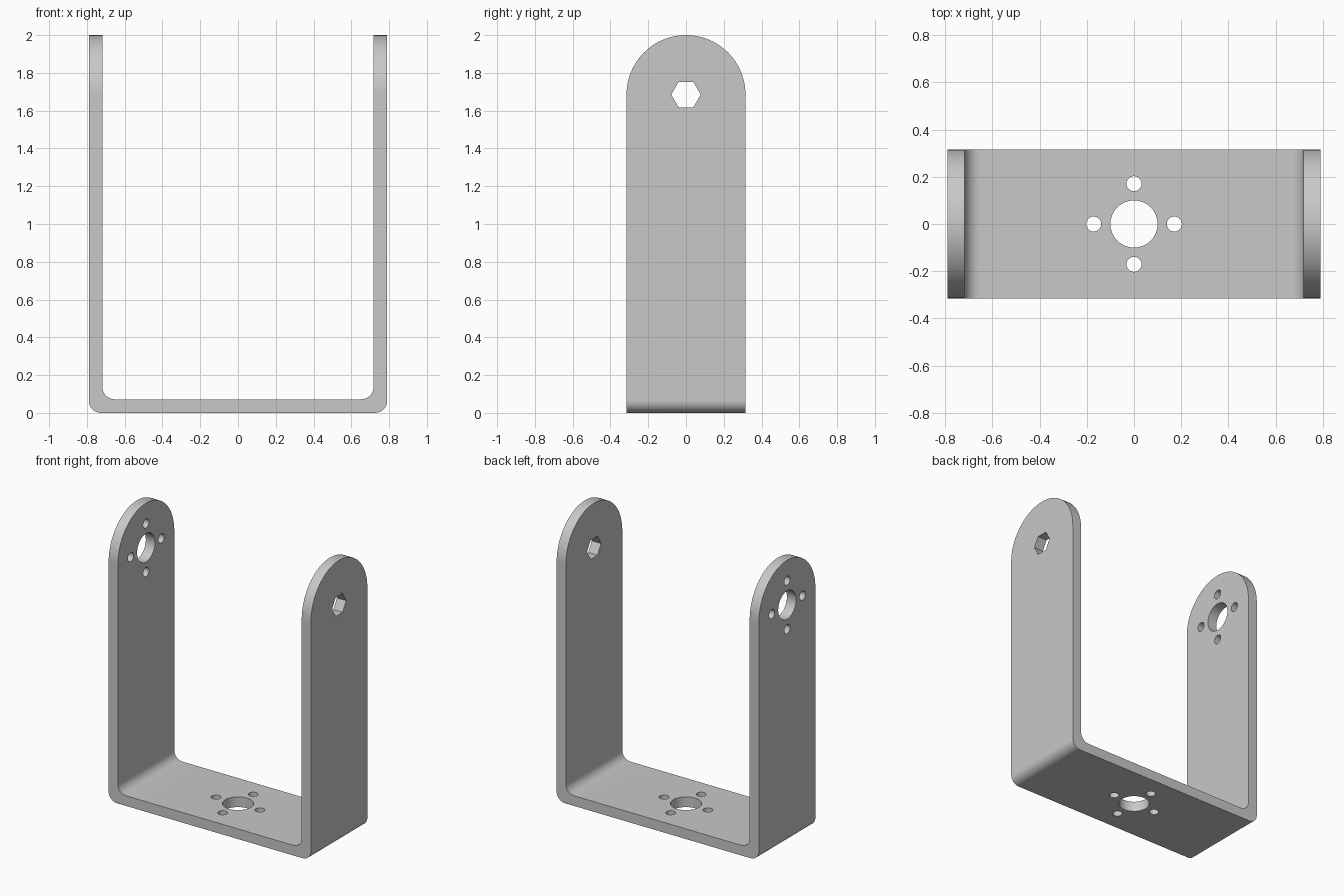
import bpy, bmesh
from math import pi, cos, sin, radians
from mathutils import Vector, Matrix

cube = bpy.data.objects.get("Cube")
if cube:
    bpy.data.objects.remove(cube, do_unlink=True)

HALF_W, HALF_D, HEIGHT = 0.79, 0.315, 2.0
THICK, FILLET = 0.072, 0.065
EYE_Z = HEIGHT - HALF_D

steel = bpy.data.materials.new("light grey metal")
steel.use_nodes = True
GREY = (0.58, 0.58, 0.58, 1)
steel.diffuse_color = GREY
steel.node_tree.nodes["Principled BSDF"].inputs["Base Color"].default_value = GREY


def arc(cx, cy, r, start, end, n):
    """Points along an arc, angles in degrees."""
    angles = [radians(start + (end - start) * i / n) for i in range(n + 1)]
    return [(cx + r * cos(a), cy + r * sin(a)) for a in angles]


def prism(name, points, place, vector):
    """Extrude a flat outline; place maps 2D points into space."""
    bm = bmesh.new()
    face = bm.faces.new([bm.verts.new(place(*p)) for p in points])
    out = bmesh.ops.extrude_face_region(bm, geom=[face])
    moved = [v for v in out["geom"] if isinstance(v, bmesh.types.BMVert)]
    bmesh.ops.translate(bm, verts=moved, vec=vector)
    bmesh.ops.recalc_face_normals(bm, faces=bm.faces)
    mesh = bpy.data.meshes.new(name)
    bm.to_mesh(mesh)
    bm.free()
    mesh.materials.append(steel)
    obj = bpy.data.objects.new(name, mesh)
    bpy.context.collection.objects.link(obj)
    return obj


def cylinder(name, centre, radius, depth, axis, sides):
    """Cutter for one round or hexagonal hole."""
    def place(u, v):
        offset = (0, u, v) if axis == "X" else (u, v, 0)
        return Vector(centre) + Vector(offset)
    ring = arc(0, 0, radius, 0, 360, sides)[:-1]
    vec = Vector((1, 0, 0)) if axis == "X" else Vector((0, 0, 1))
    obj = prism(name, ring, lambda u, v: place(u, v) - vec * depth / 2, vec * depth)
    return obj


# U-shaped strip with rounded bends
inner = HALF_W - THICK
outline = [(HALF_W, HEIGHT), (inner, HEIGHT)]
outline += arc(inner - FILLET, THICK + FILLET, FILLET, 0, -90, 8)
outline += arc(FILLET - inner, THICK + FILLET, FILLET, 270, 180, 8)
outline += [(-inner, HEIGHT), (-HALF_W, HEIGHT)]
outline += arc(FILLET - HALF_W, FILLET, FILLET, 180, 270, 8)
outline += arc(HALF_W - FILLET, FILLET, FILLET, -90, 0, 8)
bracket = prism("bracket", outline, lambda x, z: Vector((x, -HALF_D, z)),
                Vector((0, 2 * HALF_D, 0)))

# Rounded arm ends: keep only what lies inside an arched block
arch = arc(0, EYE_Z, HALF_D, 0, 180, 48)
arch = [(y, z) for y, z in arch] + [(-HALF_D, -0.2), (HALF_D, -0.2)]
tools = [("INTERSECT", prism("arch_cutter", arch, lambda y, z: Vector((-1, y, z)),
                             Vector((2, 0, 0))))]

# Hub holes: one large bore with four screw holes around it
arm_x = HALF_W - THICK / 2
for centre, axis in (((-arm_x, 0, EYE_Z), "X"), ((0, 0, THICK / 2), "Z")):
    tools.append(("DIFFERENCE", cylinder("bore_cutter", centre, 0.1, 0.3, axis, 48)))
    for k in range(4):
        u, v = 0.171 * cos(k * pi / 2), 0.171 * sin(k * pi / 2)
        offset = (0, u, v) if axis == "X" else (u, v, 0)
        spot = Vector(centre) + Vector(offset)
        tools.append(("DIFFERENCE", cylinder("screw_cutter", spot, 0.032, 0.3, axis, 24)))

# Hexagonal hole in the left arm
tools.append(("DIFFERENCE",
              cylinder("hex_cutter", (arm_x, 0, EYE_Z), 0.078, 0.3, "X", 6)))

for operation, cutter in tools:
    mod = bracket.modifiers.new(cutter.name, "BOOLEAN")
    mod.operation = operation
    mod.solver = "EXACT"
    mod.object = cutter

# Bake the cuts and drop the cutters
bpy.context.view_layer.update()
graph = bpy.context.evaluated_depsgraph_get()
baked = bpy.data.meshes.new_from_object(bracket.evaluated_get(graph))
bracket.modifiers.clear()
bracket.data = baked
for _, cutter in tools:
    bpy.data.objects.remove(cutter, do_unlink=True)

baked.materials.clear()
baked.materials.append(steel)
for poly in baked.polygons:
    poly.material_index = 0

# Smooth bends and bores, crisp edges
bpy.ops.object.select_all(action="DESELECT")
bracket.select_set(True)
bpy.context.view_layer.objects.active = bracket
bpy.ops.object.shade_smooth_by_angle(angle=radians(30))
weighted = bracket.modifiers.new("weighted_normals", "WEIGHTED_NORMAL")
weighted.keep_sharp = True
